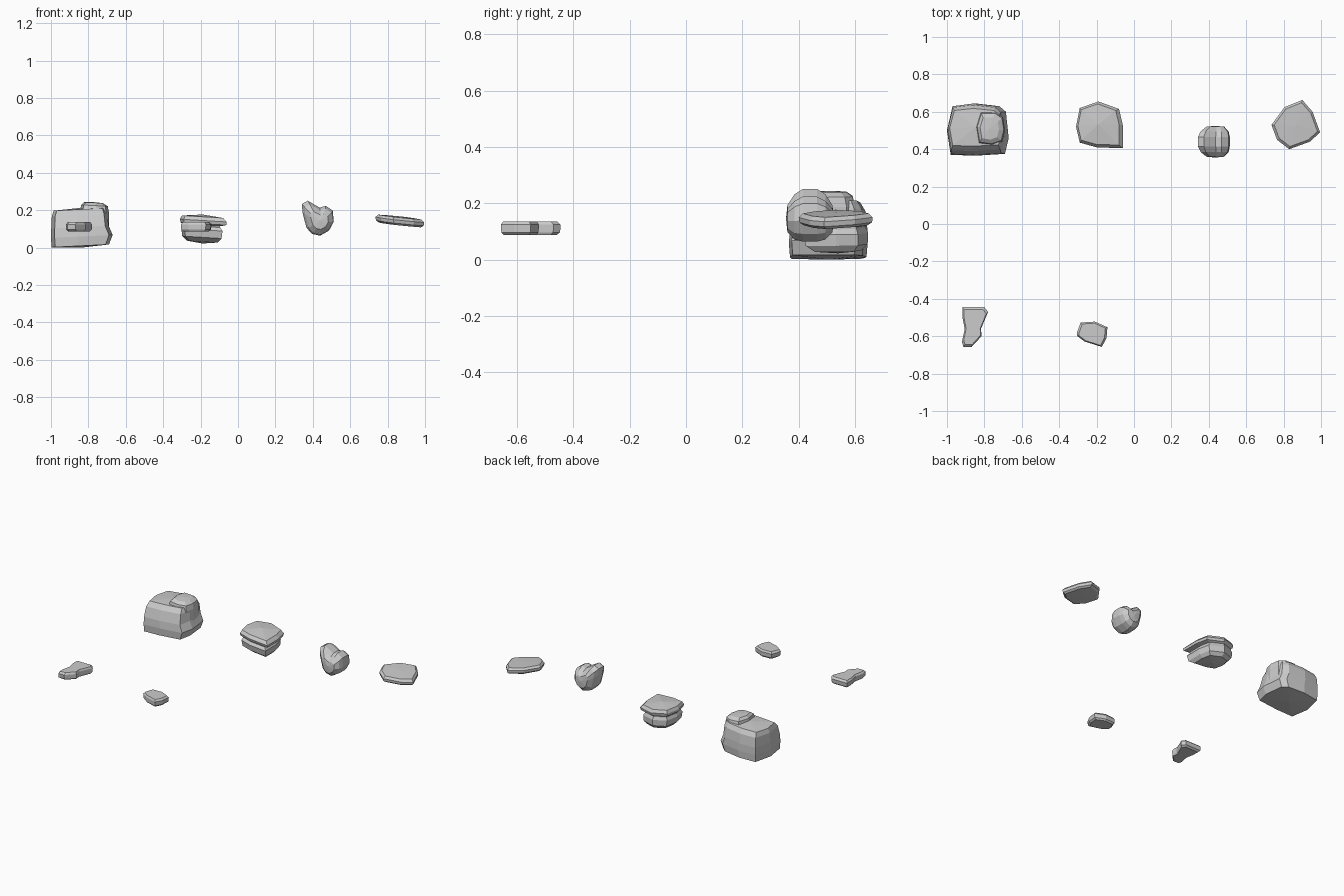
import bpy, bmesh

def rock(name, outline, rings, slope=(0, 0), caps=(0, 0), axis='Z'):
    """Loft an outline through rings (height, scale u, scale v, shift u, shift v).
    slope tilts the rock, caps bulge the end faces outward."""
    us, vs = [p[0] for p in outline], [p[1] for p in outline]
    cu, cv = (min(us) + max(us)) / 2, (min(vs) + max(vs)) / 2
    bm = bmesh.new()

    def vert(u, v, h):
        if axis == 'Y':
            return bm.verts.new((u, h, v))
        return bm.verts.new((u, v, h + slope[0] * (u - cu) + slope[1] * (v - cv)))

    loops = []
    for h, su, sv, du, dv in rings:
        loops.append([vert(cu + (u - cu) * su + du, cv + (v - cv) * sv + dv, h)
                      for u, v in outline])
    n = len(outline)
    for a, b in zip(loops, loops[1:]):
        for i in range(n):
            j = (i + 1) % n
            bm.faces.new((a[i], a[j], b[j], b[i]))
    for loop, ring, bulge in ((loops[0], rings[0], -caps[0]), (loops[-1], rings[-1], caps[1])):
        if bulge:
            c = vert(cu + ring[3], cv + ring[4], ring[0] + bulge)
            for i in range(n):
                bm.faces.new((loop[i], loop[(i + 1) % n], c))
        else:
            bm.faces.new(loop)
    bmesh.ops.recalc_face_normals(bm, faces=bm.faces)
    mesh = bpy.data.meshes.new(name)
    bm.to_mesh(mesh)
    bm.free()
    ob = bpy.data.objects.new(name, mesh)
    bpy.context.collection.objects.link(ob)
    return ob

# Large boulder with a raised shoulder on its right side
rock("large_boulder",
     [(-.98, .37), (-.85, .365), (-.69, .375), (-.67, .46), (-.685, .60),
      (-.72, .63), (-.85, .645), (-.97, .63), (-1.0, .50)],
     [(.01, .93, .97, -.008, 0), (.06, 1, 1, 0, 0), (.11, .93, .98, -.01, .002),
      (.175, .90, .88, -.012, .008), (.205, .84, .72, -.012, .012)],
     slope=(.05, 0), caps=(.01, .008))
rock("large_boulder_shoulder",
     [(-.83, .43), (-.76, .42), (-.705, .44), (-.69, .50), (-.70, .57),
      (-.74, .60), (-.82, .60), (-.845, .52)],
     [(.05, 1, 1, 0, 0), (.19, 1, 1, 0, 0), (.225, .92, .9, 0, 0), (.24, .65, .65, -.005, 0)],
     slope=(-.05, 0), caps=(0, .004))

# Medium boulder with a groove beneath an overhanging cap
rock("split_boulder",
     [(-.29, .435), (-.20, .41), (-.06, .405), (-.06, .53), (-.08, .615),
      (-.19, .655), (-.29, .62), (-.31, .52)],
     [(.032, .66, .66, -.005, .01), (.055, .84, .88, -.008, .005), (.095, .88, .92, -.008, .002),
      (.113, .80, .83, -.01, .005), (.12, .80, .83, -.01, .005), (.128, .98, .96, 0, 0),
      (.145, 1, 1, 0, 0), (.165, .88, .88, -.005, .002)],
     slope=(-.06, 0), caps=(.01, .012))

# Small rounded rock with a horn at upper left, lofted front to back
rock("horned_rock",
     [(.34, .235), (.372, .253), (.437, .215), (.47, .225), (.508, .20), (.514, .14),
      (.488, .09), (.44, .062), (.395, .072), (.365, .105), (.353, .15), (.343, .19)],
     [(.36, .55, .5, .008, -.012), (.385, .86, .84, .004, -.006), (.415, .98, .98, 0, 0),
      (.465, .98, .98, 0, 0), (.495, .86, .84, .004, -.006), (.52, .55, .5, .008, -.012)],
     caps=(.005, .005), axis='Y')

# Thin slab rock, tilted down to the right
rock("slab_rock",
     [(.735, .53), (.805, .625), (.90, .663), (.955, .60), (.995, .49),
      (.94, .44), (.83, .40), (.765, .45)],
     [(.122, .86, .86, 0, 0), (.132, .98, .98, 0, 0), (.15, 1, 1, 0, 0), (.164, .89, .89, 0, 0)],
     slope=(-.11, .03), caps=(.003, .003))

# Two flat stones at the front
flat = [(.087, .84, .86, 0, 0), (.097, .98, .98, 0, 0), (.124, 1, 1, 0, 0), (.136, .86, .88, 0, 0)]
rock("waisted_stone",
     [(-.918, -.445), (-.80, -.445), (-.78, -.47), (-.818, -.56), (-.815, -.60),
      (-.868, -.657), (-.912, -.657), (-.92, -.63), (-.905, -.56), (-.917, -.50)],
     flat)
rock("small_flat_stone",
     [(-.305, -.58), (-.285, -.527), (-.21, -.522), (-.142, -.552), (-.147, -.61),
      (-.172, -.657), (-.265, -.628), (-.305, -.598)],
     flat)
